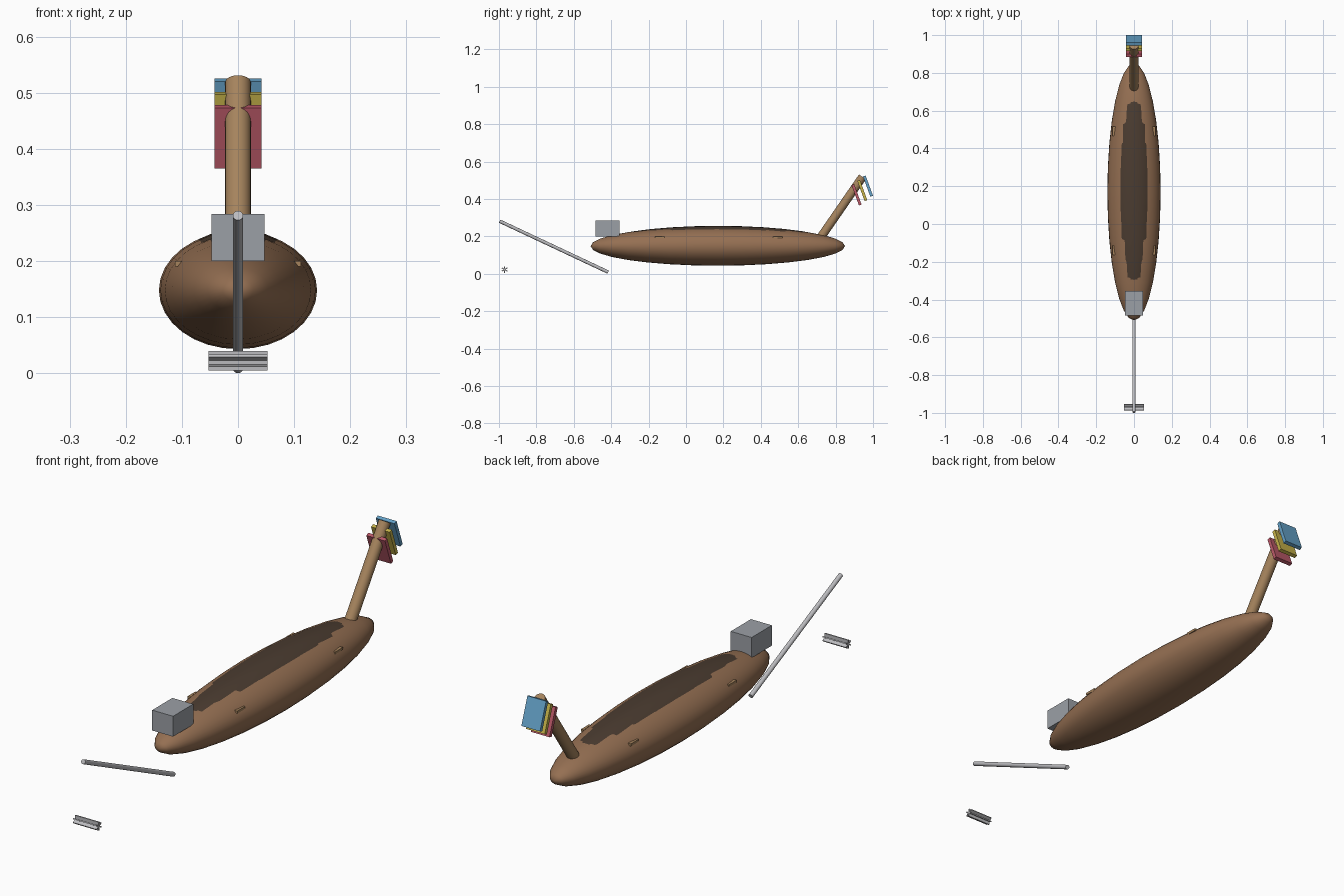
import bpy
from math import atan2, pi, radians
from mathutils import Vector

if "Cube" in bpy.data.objects:
    bpy.data.objects.remove(bpy.data.objects["Cube"])


def material(name, rgb):
    m = bpy.data.materials.new(name)
    m.diffuse_color = (*rgb, 1)
    m.use_nodes = True
    m.node_tree.nodes["Principled BSDF"].inputs["Base Color"].default_value = m.diffuse_color
    return m


WOOD = material("wood", (0.30, 0.16, 0.085))
DARK = material("dark_wood", (0.07, 0.045, 0.03))
POST = material("post_wood", (0.38, 0.23, 0.11))
PINK = material("pink", (0.50, 0.10, 0.14))
YELLOW = material("yellow", (0.58, 0.46, 0.07))
BLUE = material("blue", (0.13, 0.36, 0.58))
METAL = material("metal", (0.33, 0.35, 0.38))
STEEL = material("steel", (0.5, 0.5, 0.52))


def finish(name, mat, smooth=False):
    ob = bpy.context.object
    ob.name = name
    ob.data.materials.append(mat)
    bpy.ops.object.transform_apply(location=False, rotation=True, scale=True)
    if smooth:
        bpy.ops.object.shade_smooth_by_angle(angle=radians(40))
    return ob


def ellipsoid(name, center, radii, mat):
    # radii are (x, y, z); the poles lie along the boat
    bpy.ops.mesh.primitive_uv_sphere_add(segments=32, ring_count=16, location=center,
                                         rotation=(pi / 2, 0, 0))
    bpy.context.object.scale = (radii[0], radii[2], radii[1])
    return finish(name, mat, True)


def box(name, center, size, mat, tilt=0):
    bpy.ops.mesh.primitive_cube_add(size=1, location=center, rotation=(tilt, 0, 0))
    bpy.context.object.scale = size
    return finish(name, mat)


def rod(name, start, end, radius, mat, sides):
    a, b = Vector(start), Vector(end)
    d = b - a
    bpy.ops.mesh.primitive_cylinder_add(vertices=sides, radius=radius, depth=d.length,
                                        location=(a + b) / 2,
                                        rotation=(atan2(-d.y, d.z), 0, 0))
    return finish(name, mat, True)


# Hull and dark interior showing through its top
ellipsoid("hull", (0, 0.17, 0.148), (0.141, 0.68, 0.105), WOOD)
ellipsoid("hull_interior", (0, 0.172, 0.157), (0.125, 0.64, 0.099), DARK)

# Bench seats, just reaching through the hull sides
for i, y in enumerate((-0.14, 0.175, 0.49)):
    box(f"bench_{i + 1}", (0, y, 0.195), (0.225, 0.05, 0.01), POST)

# Raked bow post with three ribbons
rod("bow_post", (0, 0.70, 0.165), (0, 0.944, 0.518), 0.023, POST, 24)
for i, (label, mat) in enumerate((("pink", PINK), ("yellow", YELLOW), ("blue", BLUE))):
    box(f"{label}_ribbon", (0, 0.912 + 0.0305 * i, 0.4215 + 0.0235 * i),
        (0.084, 0.015, 0.115), mat, radians(20))

# Stern engine and long propeller shaft
box("engine", (0, -0.42, 0.242), (0.094, 0.13, 0.083), METAL)
rod("propeller_shaft", (0, -0.996, 0.281), (0, -0.416, 0.0085), 0.0092, STEEL, 16)

# Propeller: three crossed blades
for i in range(3):
    box(f"propeller_blade_{i + 1}", (0, -0.97, 0.0225), (0.106, 0.005, 0.035),
        STEEL, i * pi / 3)
